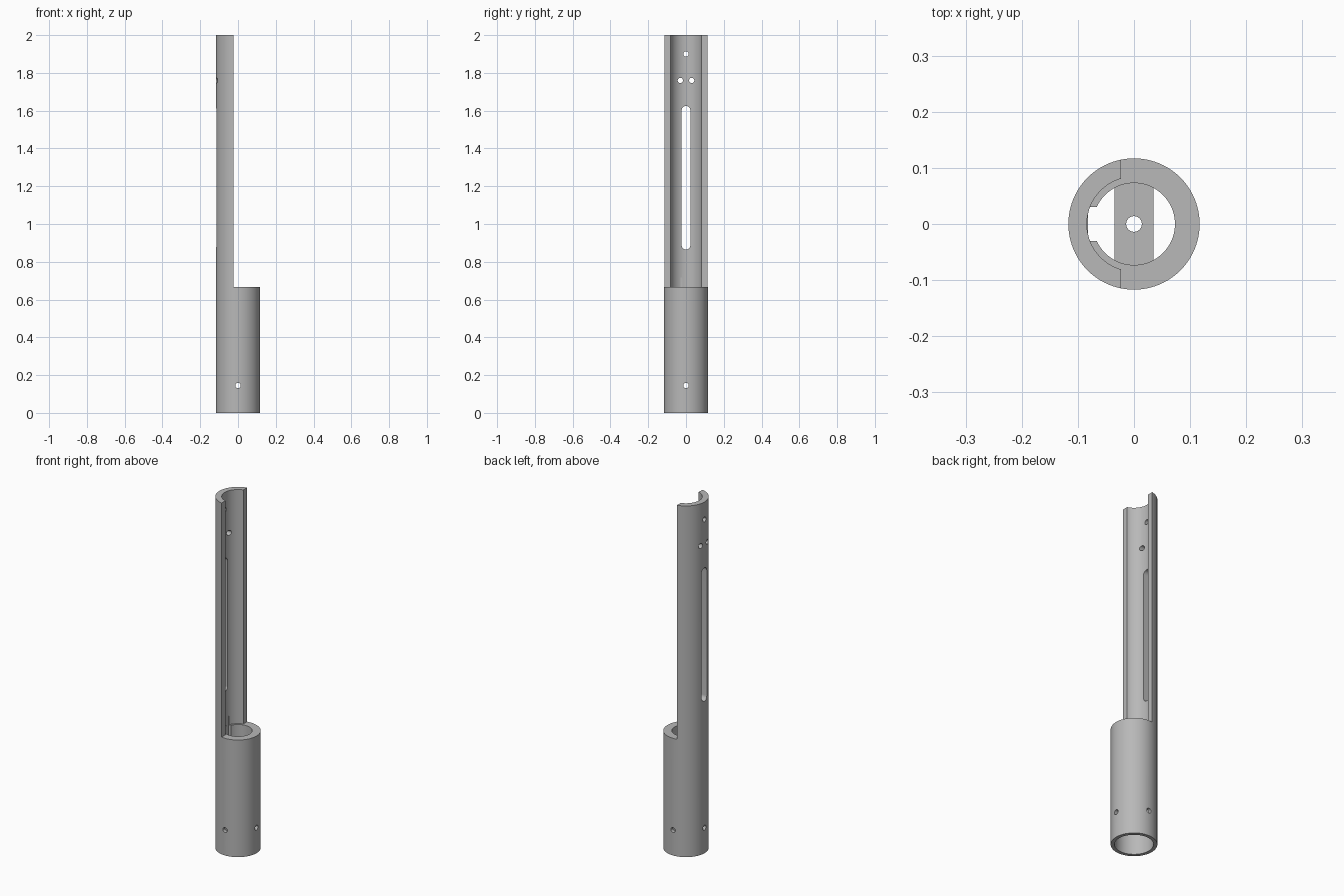
import bpy
import math

cube = bpy.data.objects.get("Cube")
if cube:
    bpy.data.objects.remove(cube, do_unlink=True)

grey = bpy.data.materials.new("plain_grey")
grey.use_nodes = True
colour = (0.48, 0.48, 0.48, 1)
grey.diffuse_color = colour
grey.node_tree.nodes["Principled BSDF"].inputs["Base Color"].default_value = colour

OUTER, SHELL_BORE, BORE, SOCKET = 0.117, 0.084, 0.073, 0.098
LEDGE, STOP = 0.667, 0.30   # top of the full tube, top of the wide socket
HOLE = 0.014


def cylinder(name, radius, z0, z1, sides=96):
    bpy.ops.mesh.primitive_cylinder_add(vertices=sides, radius=radius, depth=z1 - z0,
                                        location=(0, 0, (z0 + z1) / 2))
    bpy.context.object.name = name
    return bpy.context.object


def box(name, low, high):
    bpy.ops.mesh.primitive_cube_add(size=1, location=[(a + b) / 2 for a, b in zip(low, high)])
    obj = bpy.context.object
    obj.name = name
    obj.scale = [b - a for a, b in zip(low, high)]
    return obj


def cross_pin(name, centre, radius, length, along_x=True):
    rotation = (0, math.pi / 2, 0) if along_x else (math.pi / 2, 0, 0)
    bpy.ops.mesh.primitive_cylinder_add(vertices=24, radius=radius, depth=length,
                                        location=centre, rotation=rotation)
    bpy.context.object.name = name
    return bpy.context.object


def cut(target, cutter):
    mod = target.modifiers.new("cut", "BOOLEAN")
    mod.operation = "DIFFERENCE"
    mod.solver = "EXACT"
    mod.object = cutter
    cutter.hide_render = True
    bpy.context.view_layer.objects.active = target
    bpy.ops.object.modifier_apply(modifier=mod.name)
    bpy.data.objects.remove(cutter, do_unlink=True)


def finish(obj):
    obj.data.materials.clear()
    obj.data.materials.append(grey)
    bpy.ops.object.select_all(action="DESELECT")
    obj.select_set(True)
    bpy.context.view_layer.objects.active = obj
    bpy.ops.object.shade_smooth_by_angle(angle=math.radians(30))


# Tube with a half-open upper shell
tube = cylinder("slotted_tube", OUTER, 0, 2)
cut(tube, box("shell_opening", (-0.023, -0.2, LEDGE), (0.2, 0.2, 2.1)))
cut(tube, cylinder("shell_bore", SHELL_BORE, LEDGE, 2.1))
cut(tube, cylinder("main_bore", BORE, STOP - 0.1, LEDGE + 0.1))
cut(tube, cylinder("socket_bore", SOCKET, -0.1, STOP))

# Keyway running down the inside of the full tube
cut(tube, box("keyway", (-0.082, -0.03, STOP - 0.05), (-0.03, 0.03, LEDGE + 0.05)))

# Long slot with rounded ends
slot_r, slot_low, slot_high = 0.023, 0.888, 1.602
for z in (slot_low, slot_high):
    cut(tube, cross_pin("slot_end", (-0.1, 0, z), slot_r, 0.12))
cut(tube, box("slot_middle", (-0.16, -slot_r, slot_low), (-0.04, slot_r, slot_high)))

# Small holes in the shell and the socket
for y, z in ((0, 1.90), (-0.03, 1.76), (0.03, 1.76)):
    cut(tube, cross_pin("shell_hole", (-0.1, y, z), HOLE, 0.12))
for along_x in (True, False):
    cut(tube, cross_pin("socket_hole", (0, 0, 0.145), HOLE, 0.4, along_x))
finish(tube)

# Cross bar inside the tube, with a central hole
bar = cylinder("cross_bar", BORE + 0.002, STOP, STOP + 0.04)
for side in (-1, 1):
    xs = sorted((side * 0.035, side * 0.2))
    cut(bar, box("bar_side", (xs[0], -0.2, 0.2), (xs[1], 0.2, 0.5)))
cut(bar, cylinder("bar_hole", HOLE, 0.2, 0.5, 32))
finish(bar)
